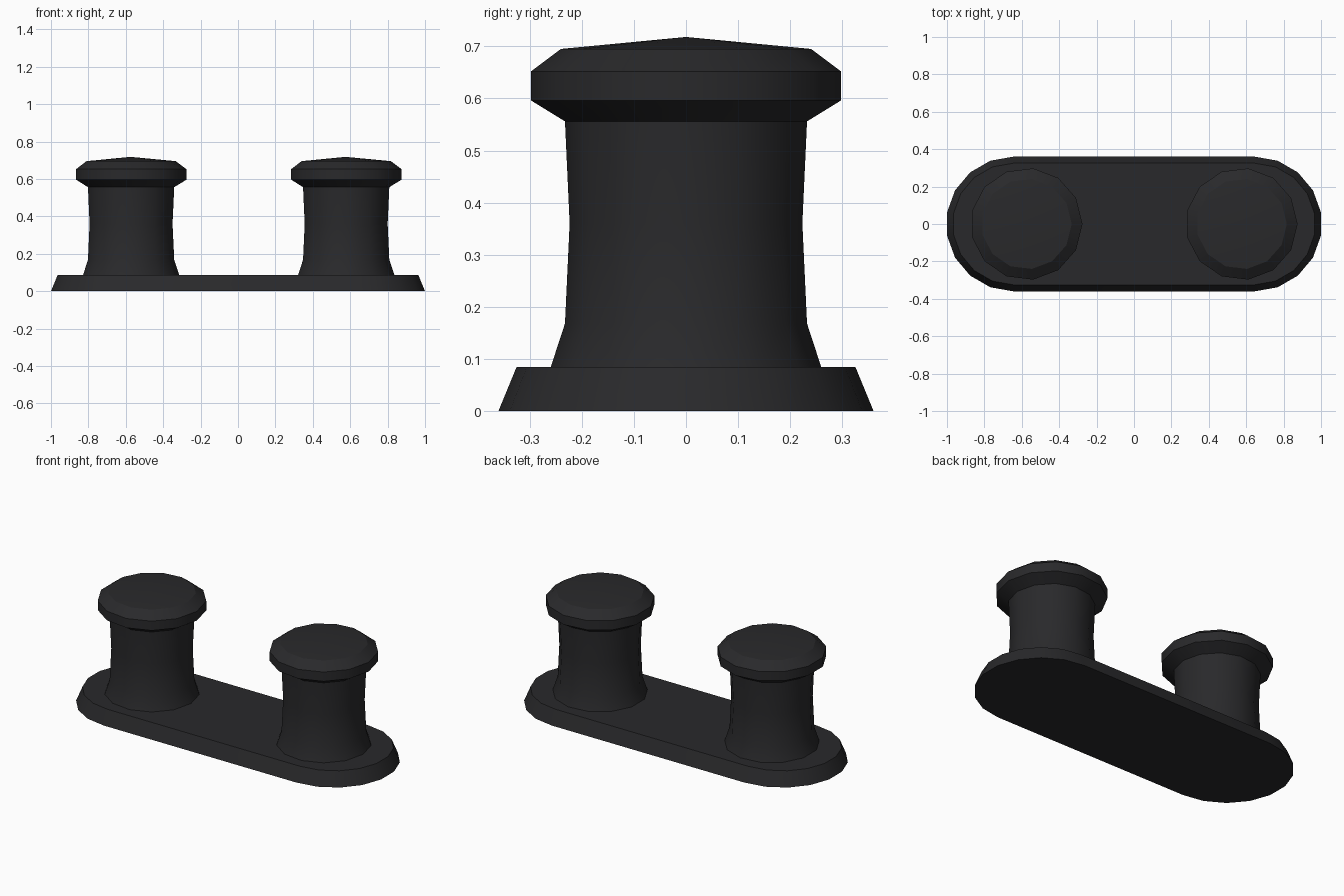
import bpy, bmesh
from math import cos, sin, pi, radians

if "Cube" in bpy.data.objects:
    bpy.data.objects.remove(bpy.data.objects["Cube"])

iron = bpy.data.materials.new("dark_iron")
iron.diffuse_color = (0.022, 0.022, 0.024, 1)
iron.use_nodes = True
iron.node_tree.nodes["Principled BSDF"].inputs["Base Color"].default_value = iron.diffuse_color


def finish(name, bm):
    bmesh.ops.recalc_face_normals(bm, faces=bm.faces)
    mesh = bpy.data.meshes.new(name)
    bm.to_mesh(mesh)
    bm.free()
    mesh.materials.append(iron)
    ob = bpy.data.objects.new(name, mesh)
    bpy.context.collection.objects.link(ob)
    bpy.ops.object.select_all(action='DESELECT')
    bpy.context.view_layer.objects.active = ob
    ob.select_set(True)
    bpy.ops.object.shade_smooth_by_angle(angle=radians(30))
    return ob


def bridge(bm, low, high):
    n = len(low)
    for i in range(n):
        j = (i + 1) % n
        bm.faces.new((low[i], low[j], high[j], high[i]))


# Base plate: rounded-end outline with tapered sides
def stadium(bm, r, z, cx=0.645, steps=9):
    ring = []
    for side, start in ((1, -pi / 2), (-1, pi / 2)):
        for i in range(steps + 1):
            a = start + pi * i / steps
            ring.append(bm.verts.new((side * cx + r * cos(a), r * sin(a), z)))
    return ring


bm = bmesh.new()
bottom, top = stadium(bm, 0.36, 0), stadium(bm, 0.325, 0.085)
bridge(bm, bottom, top)
bm.faces.new(bottom)
bm.faces.new(top)
finish("base_plate", bm)

# Posts: flared waisted column with an overhanging domed cap
PROFILE = [(0.262, 0.083), (0.234, 0.168), (0.225, 0.36), (0.234, 0.556),
           (0.2995, 0.596), (0.2995, 0.652), (0.242, 0.695)]
SIDES = 13


def post(name, x):
    bm = bmesh.new()
    rings = [[bm.verts.new((r * cos(2 * pi * i / SIDES), r * sin(2 * pi * i / SIDES), z))
              for i in range(SIDES)] for r, z in PROFILE]
    for low, high in zip(rings, rings[1:]):
        bridge(bm, low, high)
    apex = bm.verts.new((0, 0, 0.718))
    for i in range(SIDES):
        bm.faces.new((rings[-1][i], rings[-1][(i + 1) % SIDES], apex))
    bm.faces.new(rings[0])
    finish(name, bm).location.x = x


post("left_post", -0.575)
post("right_post", 0.575)
